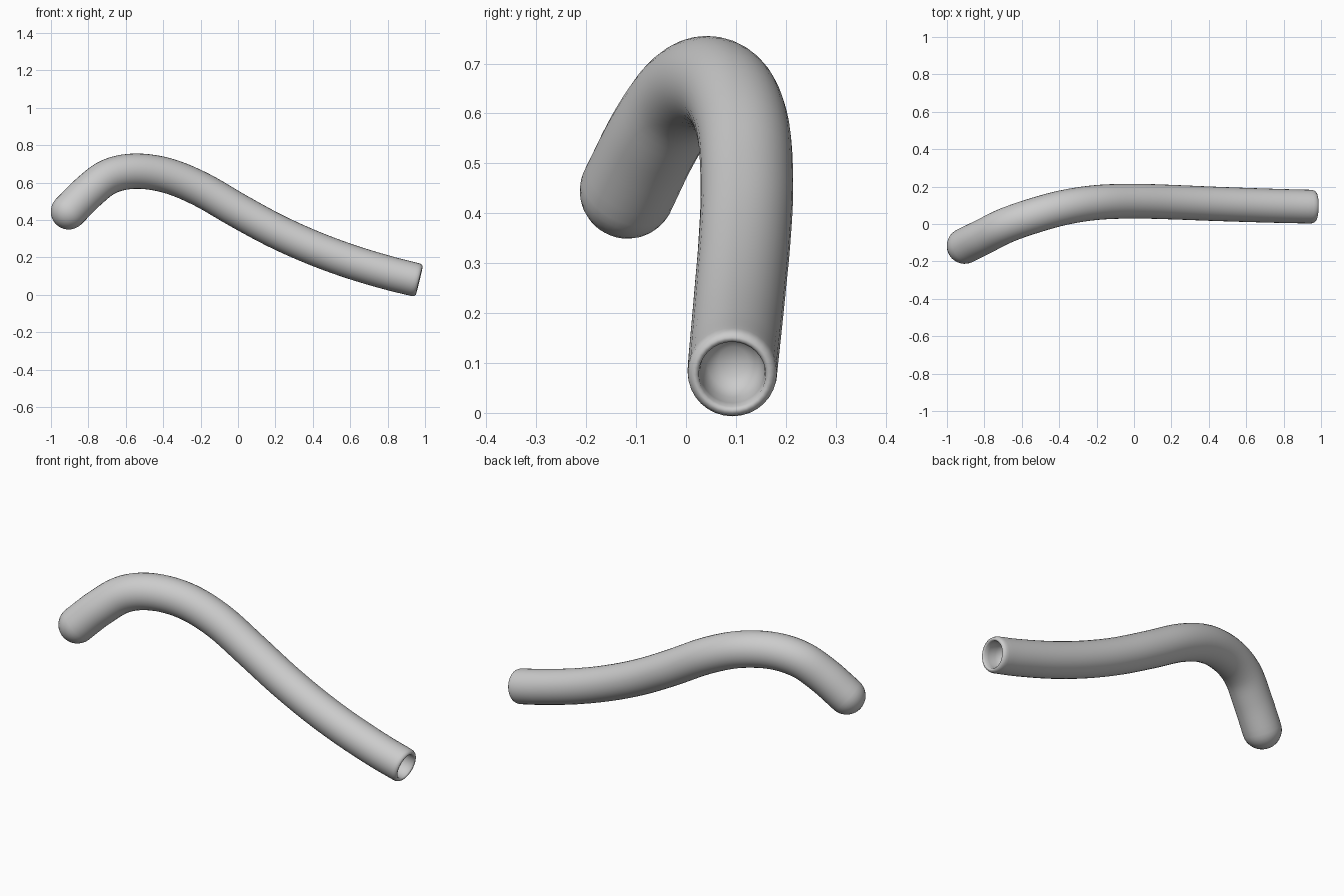
import bpy, bmesh, math
from mathutils import Vector

if "Cube" in bpy.data.objects:
    bpy.data.objects.remove(bpy.data.objects["Cube"])

SIDES = 32
# Centre line, from the round closed end to the open end
PATH = [Vector(p) for p in [
    (-0.905, -0.117, 0.445), (-0.80, -0.065, 0.55), (-0.69, -0.01, 0.632),
    (-0.55, 0.04, 0.661), (-0.38, 0.087, 0.638), (-0.20, 0.115, 0.565),
    (0.0, 0.122, 0.45), (0.2, 0.117, 0.342), (0.4, 0.109, 0.252),
    (0.6, 0.102, 0.178), (0.8, 0.096, 0.118), (0.94, 0.093, 0.083)]]
R0, R1 = 0.096, 0.09


def smooth_path(pts, steps=5):
    """Catmull-Rom curve through the points."""
    p = [2 * pts[0] - pts[1]] + pts + [2 * pts[-1] - pts[-2]]
    out = []
    for i in range(1, len(p) - 2):
        a, b, c, d = p[i - 1:i + 3]
        for k in range(steps):
            t = k / steps
            out.append(0.5 * (2 * b + (c - a) * t + (2 * a - 5 * b + 4 * c - d) * t * t
                              + (3 * b - a - 3 * c + d) * t ** 3))
    return out + [pts[-1]]


line = smooth_path(PATH)
start = (line[0] - line[1]).normalized()
end = (line[-1] - line[-2]).normalized()
rings = []  # centre, axis, radius

# Round closed end
for k in range(1, 8):
    a = math.pi / 2 * (1 - k / 8)
    rings.append((line[0] + start * R0 * math.sin(a), -start, R0 * math.cos(a)))
# Bent tube body
for i, c in enumerate(line):
    axis = (line[min(i + 1, len(line) - 1)] - line[max(i - 1, 0)]).normalized()
    rings.append((c, axis, R0 + (R1 - R0) * i / (len(line) - 1)))
# Rolled rim and the hollow behind it
for d, r in [(0.014, 0.089), (0.024, 0.085), (0.030, 0.078), (0.030, 0.072),
             (0.024, 0.067), (0.0, 0.065), (-0.04, 0.063), (-0.07, 0.052),
             (-0.085, 0.03)]:
    rings.append((line[-1] + end * d, end, r))

bm = bmesh.new()
loops = []
for c, axis, r in rings:
    u = Vector((0, 1, 0))
    u = (u - axis * u.dot(axis)).normalized()
    v = axis.cross(u)
    loops.append([bm.verts.new(c + (u * math.cos(t) + v * math.sin(t)) * r)
                  for t in (2 * math.pi * j / SIDES for j in range(SIDES))])
for a, b in zip(loops, loops[1:]):
    for j in range(SIDES):
        n = (j + 1) % SIDES
        bm.faces.new((a[j], a[n], b[n], b[j]))
# Close the tip and the bottom of the hollow
for loop, tip in ((loops[0], line[0] + start * R0), (loops[-1], line[-1] - end * 0.09)):
    t = bm.verts.new(tip)
    for j in range(SIDES):
        bm.faces.new((loop[j], loop[(j + 1) % SIDES], t))
bmesh.ops.recalc_face_normals(bm, faces=bm.faces)
for f in bm.faces:
    f.smooth = True
mesh = bpy.data.meshes.new("bent_tube")
bm.to_mesh(mesh)
bm.free()
bpy.context.collection.objects.link(bpy.data.objects.new("bent_tube", mesh))
